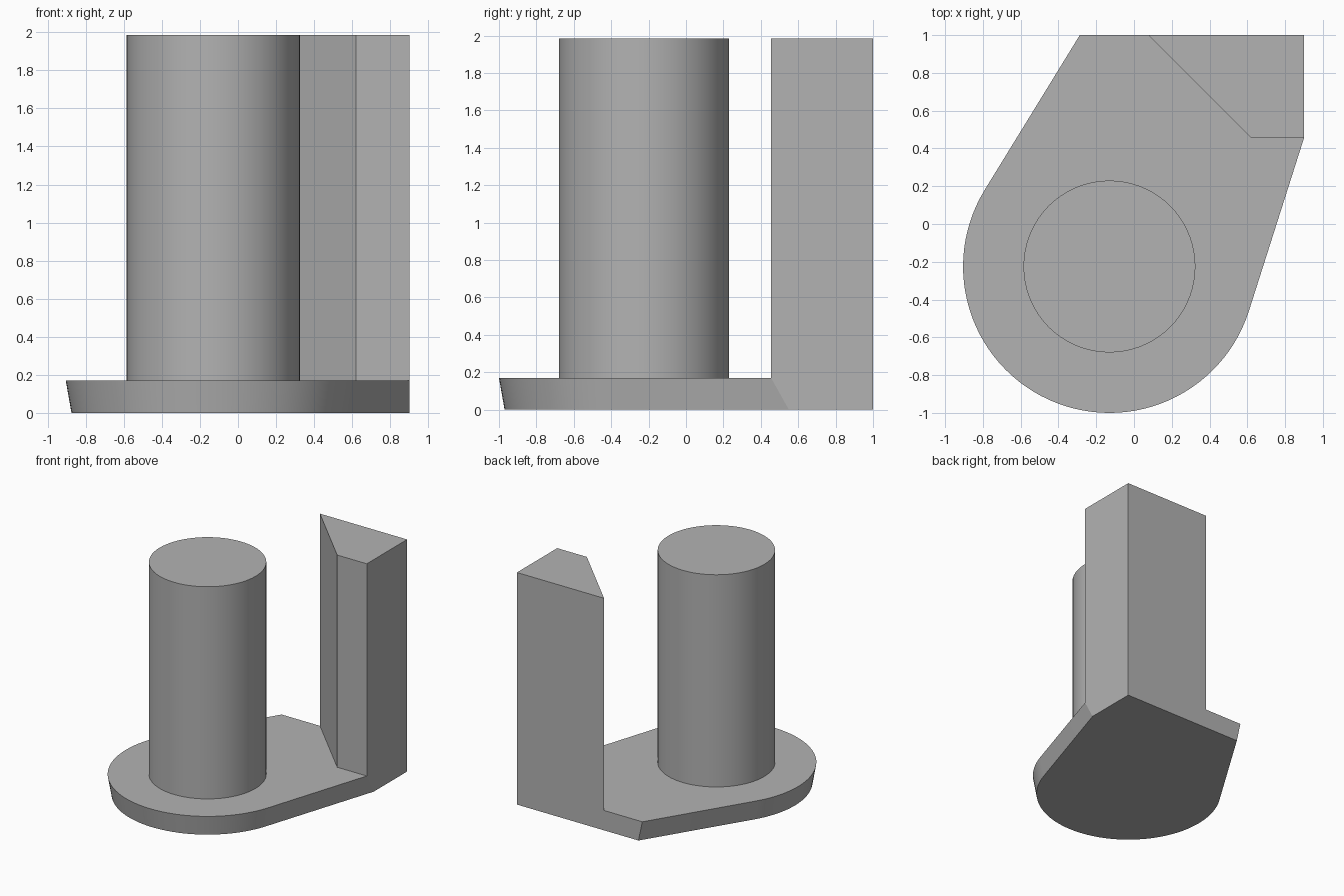
import bpy, bmesh, math

if "Cube" in bpy.data.objects:
    bpy.data.objects.remove(bpy.data.objects["Cube"])

BASE_TOP, TOP = 0.17, 1.985
CX, CY = -0.13, -0.225          # shared centre of the rounded end and column

grey = bpy.data.materials.new("grey")
grey.diffuse_color = (0.45, 0.45, 0.45, 1)
grey.use_nodes = True
grey.node_tree.nodes["Principled BSDF"].inputs["Base Color"].default_value = grey.diffuse_color


def arc(radius, start, end, steps):
    """Points on a circle around the shared centre, angles in degrees."""
    return [(CX + radius * math.cos(math.radians(start + (end - start) * i / steps)),
             CY + radius * math.sin(math.radians(start + (end - start) * i / steps)))
            for i in range(steps + 1)]


def loft(name, lower, upper, z0, z1, bottom=True):
    """Solid between two matching counter-clockwise outlines."""
    bm = bmesh.new()
    low = [bm.verts.new((x, y, z0)) for x, y in lower]
    high = [bm.verts.new((x, y, z1)) for x, y in upper]
    n = len(low)
    for i in range(n):
        j = (i + 1) % n
        bm.faces.new((low[i], low[j], high[j], high[i]))
    bm.faces.new(high)
    if bottom:
        bm.faces.new(low[::-1])
    mesh = bpy.data.meshes.new(name)
    bm.to_mesh(mesh)
    bm.free()
    mesh.materials.append(grey)
    obj = bpy.data.objects.new(name, mesh)
    bpy.context.collection.objects.link(obj)
    bpy.ops.object.select_all(action='DESELECT')
    bpy.context.view_layer.objects.active = obj
    obj.select_set(True)
    bpy.ops.object.shade_smooth_by_angle(angle=math.radians(20))
    return obj


# Base plate: rounded end with tangent sides, drafted inward towards the floor
def plate(radius, right_y, back_x):
    return arc(radius, 148.7, 342, 56) + [(0.9, right_y), (0.9, 1), (back_x, 1)]


loft("base_plate", plate(0.745, 0.55, -0.25), plate(0.775, 0.455, -0.287), 0, BASE_TOP)

# Round column, seated on the plate
ring = arc(0.455, 0, 360, 72)[:-1]
loft("column", ring, ring, BASE_TOP, TOP, bottom=False)

# Corner post with a slanted inner face
post = [(0.62, 0.455), (0.9, 0.455), (0.9, 1), (0.075, 1)]
loft("corner_post", post, post, BASE_TOP, TOP, bottom=False)
